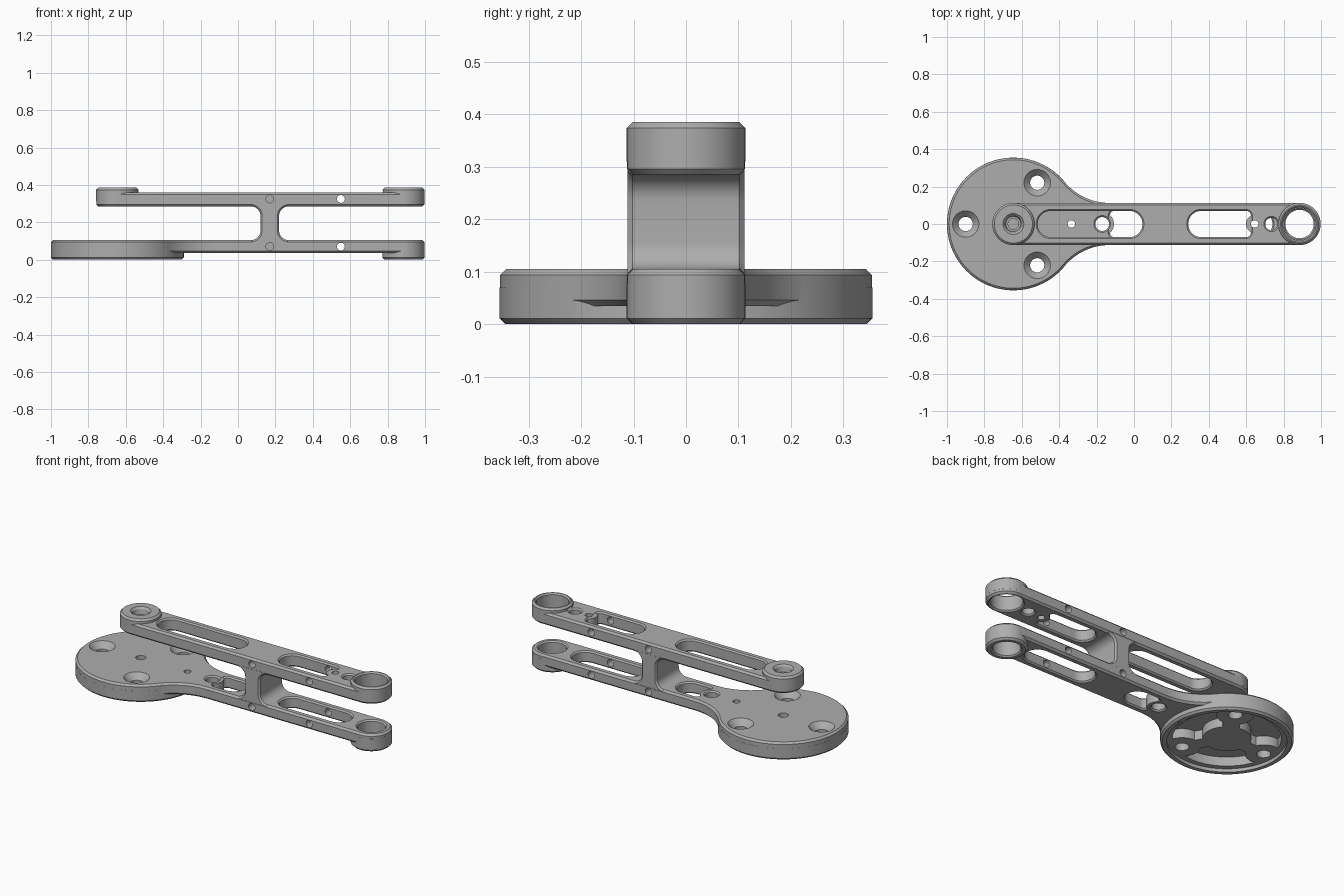
import bpy, bmesh
from math import cos, sin, pi, radians
from mathutils import Vector

if "Cube" in bpy.data.objects:
    bpy.data.objects.remove(bpy.data.objects["Cube"])

metal = bpy.data.materials.new("satin grey metal")
metal.use_nodes = True
grey = (0.42, 0.42, 0.42, 1)
metal.diffuse_color = grey
metal.node_tree.nodes["Principled BSDF"].inputs["Base Color"].default_value = grey

DISC, EYE = -0.645, 0.885      # centres of the round ends
DISC_R, ARM_R = 0.355, 0.113
LOW, HIGH = (0.035, 0.105), (0.285, 0.36)   # heights of the two arms
BEVEL = 0.011


def arc(cx, cy, r, a0, a1, n=12):
    return [(cx + r * cos(radians(a0 + (a1 - a0) * i / n)),
             cy + r * sin(radians(a0 + (a1 - a0) * i / n))) for i in range(n + 1)]


def circle(cx, cy, r, n=48):
    return arc(cx, cy, r, 0, 360, n)[:-1]


def slot(x0, x1, half, r0, r1):
    """Rounded rectangle with one corner radius per end."""
    pts = []
    for x, y, r, a in ((x1 - r1, half - r1, r1, 0), (x0 + r0, half - r0, r0, 90),
                       (x0 + r0, r0 - half, r0, 180), (x1 - r1, r1 - half, r1, 270)):
        pts += arc(x, y, r, a, a + 90, 10)
    return pts


def tidy(pts):
    out = []
    for p in map(Vector, pts):
        if not out or (p - out[-1]).length > 1e-5:
            out.append(p)
    if (out[0] - out[-1]).length < 1e-5:
        out.pop()
    return out


def grow(pts, d):
    """Offset a counter-clockwise outline outwards by d."""
    res = []
    for i, p in enumerate(pts):
        a = (p - pts[i - 1]).normalized()
        b = (pts[(i + 1) % len(pts)] - p).normalized()
        na, nb = Vector((a.y, -a.x)), Vector((b.y, -b.x))
        res.append(p + (na + nb) * d / (1 + na.dot(nb)))
    return res


def loft(name, outline, levels, along_y=False):
    """Stack offset copies of an outline into a closed solid."""
    pts = tidy(outline)
    bm = bmesh.new()
    rings = []
    for h, d in levels:
        rings.append([bm.verts.new((p.x, h, p.y) if along_y else (p.x, p.y, h))
                      for p in grow(pts, d)])
    n = len(pts)
    for lo, hi in zip(rings, rings[1:]):
        for i in range(n):
            j = (i + 1) % n
            bm.faces.new((lo[i], lo[j], hi[j], hi[i]))
    bm.faces.new(rings[0][::-1])
    bm.faces.new(rings[-1])
    bmesh.ops.recalc_face_normals(bm, faces=bm.faces)
    me = bpy.data.meshes.new(name)
    bm.to_mesh(me)
    bm.free()
    me.materials.append(metal)
    ob = bpy.data.objects.new(name, me)
    bpy.context.collection.objects.link(ob)
    return ob


def bevelled(z0, z1, bottom=BEVEL, top=BEVEL):
    lv = [(z0, -bottom), (z0 + bottom, 0)] if bottom else [(z0, 0)]
    return lv + ([(z1 - top, 0), (z1, -top)] if top else [(z1, 0)])


def through(z0, z1, lip=0.008):
    """Levels of a cutter that also chamfers both mouths."""
    e = 0.01
    return [(z0 - e, lip + e), (z0 + lip, 0), (z1 - lip, 0), (z1 + e, lip + e)]


def combine(target, tool, op):
    mod = target.modifiers.new("join", 'BOOLEAN')
    mod.operation, mod.object, mod.solver = op, tool, 'EXACT'
    bpy.context.view_layer.objects.active = target
    bpy.ops.object.modifier_apply(modifier=mod.name)
    bpy.data.objects.remove(tool)


def add(outline, levels, along_y=False):
    combine(body, loft("piece", outline, levels, along_y), 'UNION')


def cut(outline, levels, along_y=False):
    combine(body, loft("cutter", outline, levels, along_y), 'DIFFERENCE')


# Lower arm: round mounting plate flowing into a narrow bar
w, r = ARM_R - 0.0006, DISC_R - 0.0006
fx = -0.13
R = ((fx - DISC) ** 2 + w * w - r * r) / (2 * (r - w))
turn = Vector((fx - DISC, w + R)).angle(Vector((1, 0))) * 180 / pi
plate = arc(EYE, 0, w, -90, 90, 28)
plate += arc(fx, w + R, R, 270, 180 + turn, 16)
plate += arc(DISC, 0, r, turn, 360 - turn, 64)
plate += arc(fx, -w - R, R, 180 - turn, 90, 16)
body = loft("double_arm_bracket", plate, bevelled(*LOW))
add(circle(DISC, 0, DISC_R, 80), bevelled(0, 0.07, top=0))
add(circle(EYE, 0, ARM_R, 56), bevelled(0, 0.08, top=0))

# Upper arm with a raised boss at each end
upper = arc(EYE, 0, w, -90, 90, 28) + arc(DISC, 0, w, 90, 270, 28)
upper_arm = loft("upper_arm", upper, bevelled(*HIGH))
for x in (DISC, EYE):
    combine(upper_arm, loft("boss", circle(x, 0, ARM_R, 56),
                            bevelled(0.31, 0.385, bottom=0)), 'UNION')
combine(body, upper_arm, 'UNION')

# Weight-saving slots, with a rounded lug around the neighbouring hole
cut(slot(-0.13, 0.045, 0.07, 0.025, 0.069), through(*LOW))
cut(slot(0.29, 0.74, 0.07, 0.069, 0.069), through(*LOW))
cut(slot(-0.515, 0.045, 0.07, 0.069, 0.069), through(*HIGH))
cut(slot(0.29, 0.625, 0.07, 0.069, 0.025), through(*HIGH))
add(circle(-0.17, 0, 0.063), [(LOW[0] + 0.001, 0), (LOW[1] - 0.001, 0)])
add(circle(0.645, 0, 0.047), [(HIGH[0] + 0.001, 0), (HIGH[1] - 0.001, 0)])

# Upright web with filleted corners
f, z0, z1 = 0.05, LOW[1], HIGH[0]
web = [(0.07, z0 - 0.02), (0.27, z0 - 0.02)]
web += arc(0.22 + f, z0 + f, f, 270, 180, 8) + arc(0.22 + f, z1 - f, f, 180, 90, 8)
web += [(0.27, z1 + 0.02), (0.07, z1 + 0.02)]
web += arc(0.12 - f, z1 - f, f, 90, 0, 8) + arc(0.12 - f, z0 + f, f, 0, -90, 8)
add(web, bevelled(-w + 0.001, w - 0.001, 0.009, 0.009), along_y=True)

# Bearing eyes and small vertical holes
cut(circle(EYE, 0, 0.076), through(0, LOW[1]))
cut(circle(EYE, 0, 0.088), through(HIGH[0], 0.385))
cut(circle(-0.17, 0, 0.037, 32), through(*LOW))
cut(circle(-0.335, 0, 0.02, 24), [(-0.02, 0), (0.12, 0)])
cut(circle(0.645, 0, 0.02, 24), [(0.27, 0), (0.38, 0)])
cut(circle(0.735, 0, 0.033, 32), through(*HIGH))
cut(circle(DISC, 0, 0.028, 32), [(0.27, 0), (0.345, 0), (0.345, 0.012), (0.375, 0.018), (0.4, 0.043)])
cut(circle(DISC, 0, 0.028, 32), [(0.06, 0), (0.12, 0)])

# Cross holes: open ones through the bars, blind ones at the web
for z in (0.07, 0.325):
    cut(circle(0.55, z, 0.021, 24), [(-0.2, 0), (0.2, 0)], True)
    for s in (-1, 1):
        cut(circle(0.17, z, 0.021, 24), sorted([(s * 0.06, 0), (s * 0.2, 0)]), True)

# Underside of the mounting plate: shallow recess and three pockets between lugs
bolts = [(DISC + 0.255 * cos(a), 0.255 * sin(a)) for a in (pi / 3, pi, -pi / 3)]
cut(circle(DISC, 0, 0.32, 80), [(-0.02, 0), (0.02, 0)])
pockets = loft("pockets", circle(DISC, 0, 0.29, 80), [(0.01, 0), (0.075, 0)])
for x, y, rad in [(DISC, 0, 0.13)] + [(x, y, 0.1) for x, y in bolts]:
    combine(pockets, loft("lug", circle(x, y, rad), [(-0.02, 0), (0.1, 0)]), 'DIFFERENCE')
for x, y in bolts:
    lug = loft("lug", slot(DISC + 0.1, DISC + 0.3, 0.045, 0.01, 0.01), [(-0.02, 0), (0.1, 0)])
    ang = Vector((1, 0)).angle_signed(Vector((x - DISC, y)))
    for v in lug.data.vertices:
        p = Vector((v.co.x - DISC, v.co.y))
        v.co.x = DISC + p.x * cos(ang) + p.y * sin(ang)
        v.co.y = -p.x * sin(ang) + p.y * cos(ang)
    combine(pockets, lug, 'DIFFERENCE')
combine(body, pockets, 'DIFFERENCE')

# Countersunk bolt holes
for x, y in bolts:
    cut(circle(x, y, 0.038, 40), [(-0.02, 0), (0.07, 0), (0.115, 0.042)])

# Smooth the curved walls, keep the chamfers crisp
bpy.ops.object.select_all(action='DESELECT')
body.select_set(True)
bpy.context.view_layer.objects.active = body
bpy.ops.object.shade_smooth_by_angle(angle=radians(28))
